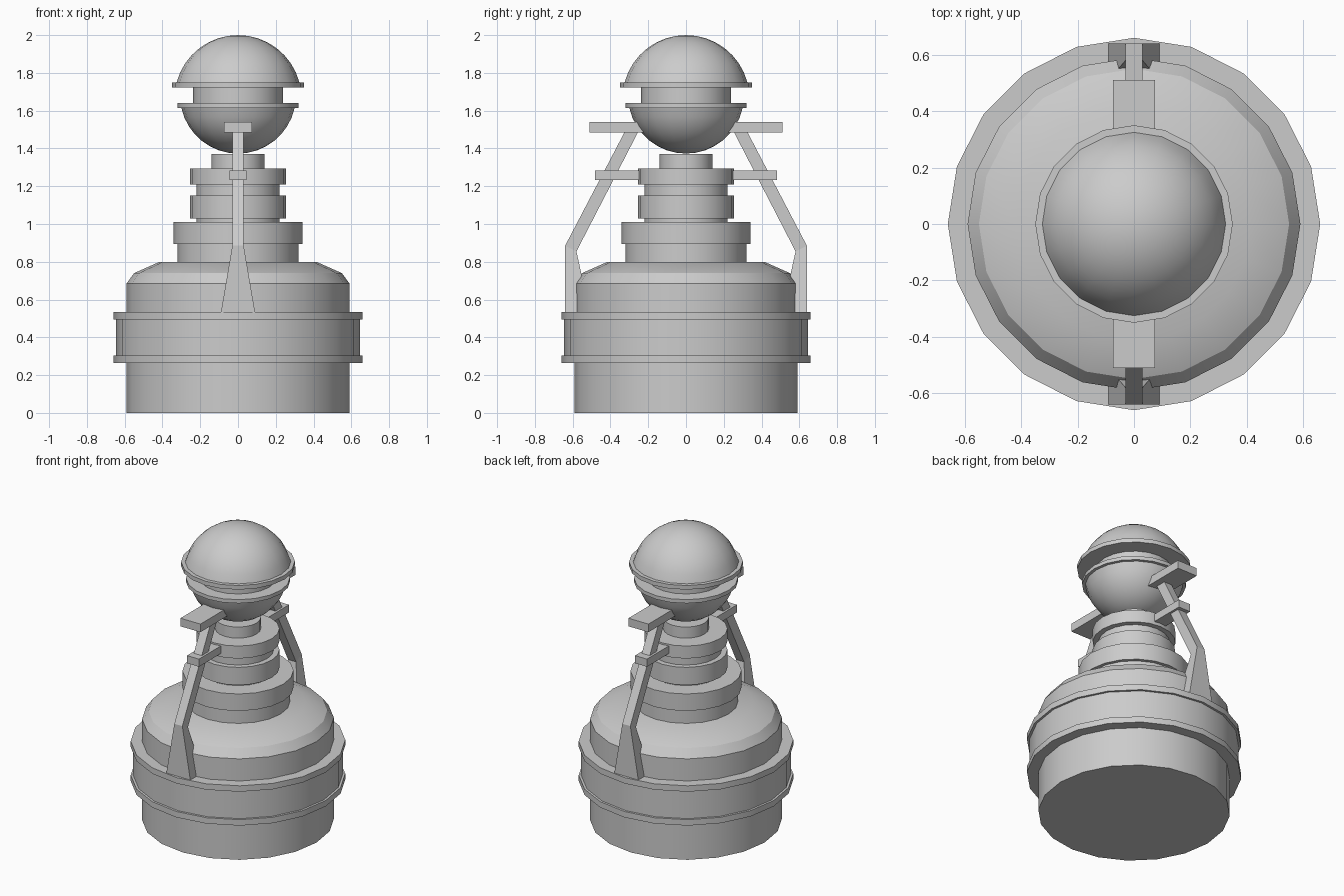
import bpy, bmesh
from math import sin, cos, pi, radians, asin

if "Cube" in bpy.data.objects:
    bpy.data.objects.remove(bpy.data.objects["Cube"])

SIDES = 20


def make_object(name, bm):
    bmesh.ops.recalc_face_normals(bm, faces=bm.faces)
    mesh = bpy.data.meshes.new(name)
    bm.to_mesh(mesh)
    bm.free()
    ob = bpy.data.objects.new(name, mesh)
    bpy.context.collection.objects.link(ob)
    bpy.ops.object.select_all(action='DESELECT')
    ob.select_set(True)
    bpy.context.view_layer.objects.active = ob
    return ob


def lathe(name, profile):
    """Turn (radius, z) points, bottom to top, into a closed 20-sided body."""
    bm = bmesh.new()
    rings = []
    for r, z in profile:
        if r < 1e-4:
            rings.append([bm.verts.new((0, 0, z))])
        else:
            rings.append([bm.verts.new((r * cos(2 * pi * i / SIDES),
                                        r * sin(2 * pi * i / SIDES), z))
                          for i in range(SIDES)])
    for a, b in zip(rings, rings[1:]):
        for i in range(SIDES):
            j = (i + 1) % SIDES
            if len(a) == 1:
                bm.faces.new((a[0], b[j], b[i]))
            elif len(b) == 1:
                bm.faces.new((a[i], a[j], b[0]))
            else:
                bm.faces.new((a[i], a[j], b[j], b[i]))
    for ring in (rings[0], rings[-1]):
        if len(ring) > 1:
            bm.faces.new(ring)
    ob = make_object(name, bm)
    bpy.ops.object.shade_smooth_by_angle(angle=radians(30))
    return ob


def steps(*tiers):
    """Profile of stacked cylinders given as (radius, bottom, top)."""
    return [(r, z) for r, z0, z1 in tiers for z in (z0, z1)]


def cap(rim_r, rim_z, pole_z, n=8):
    """Spherical cap profile from the rim to the pole."""
    h = abs(pole_z - rim_z)
    R = (rim_r ** 2 + h ** 2) / (2 * h)
    s = 1 if pole_z > rim_z else -1
    a0 = asin((h - R) / R)
    start = -a0
    pts = []
    for k in range(n + 1):
        a = start + (pi / 2 - start) * k / n
        pts.append((R * cos(a), pole_z - s * R + s * R * sin(a)))
    return pts


def mirrored(name, sections):
    """Loft rectangular sections (half width, (y, z) inner, (y, z) outer), mirrored over y."""
    bm = bmesh.new()
    loops = [[bm.verts.new((x, *p)) for x, p in
              ((-w, inner), (w, inner), (w, outer), (-w, outer))]
             for w, inner, outer in sections]
    for a, b in zip(loops, loops[1:]):
        for i in range(4):
            j = (i + 1) % 4
            bm.faces.new((a[i], a[j], b[j], b[i]))
    bm.faces.new(loops[0])
    bm.faces.new(loops[-1])
    ob = make_object(name, bm)
    mod = ob.modifiers.new("mirror", 'MIRROR')
    mod.use_axis = (False, True, False)
    mod.use_mirror_merge = False
    return ob


def plate(name, w, y0, y1, z0, z1):
    return mirrored(name, [(w, (y0, z0), (y1, z0)), (w, (y0, z1), (y1, z1))])


# Base drum with flanged band and domed shoulder
lathe("base_drum", steps((0.59, 0, 0.265), (0.66, 0.265, 0.305),
                         (0.645, 0.305, 0.495), (0.66, 0.495, 0.535),
                         (0.59, 0.535, 0.685))
      + [(0.55, 0.74), (0.415, 0.80)])

# Stepped neck
lathe("stepped_neck", steps((0.32, 0.80, 0.895), (0.342, 0.895, 1.01),
                            (0.22, 1.01, 1.03), (0.255, 1.03, 1.15),
                            (0.22, 1.15, 1.21), (0.255, 1.21, 1.295),
                            (0.14, 1.295, 1.37)))

# Split spherical head: bowl, waist, lid
lathe("head_bowl", cap(0.30, 1.615, 1.373)[::-1] + steps((0.32, 1.615, 1.64)))
lathe("head_waist", steps((0.237, 1.64, 1.722)))
lathe("head_lid", steps((0.35, 1.722, 1.75)) + cap(0.325, 1.75, 2.0))

# Bent struts with flared feet, front and back
mirrored("side_strut", [(0.09, (0.51, 0.535), (0.64, 0.535)),
                        (0.03, (0.58, 0.855), (0.64, 0.885)),
                        (0.03, (0.222, 1.548), (0.305, 1.525))])

# Strut clamps to the neck and top plates to the head
plate("strut_clamp", 0.045, 0.20, 0.483, 1.232, 1.284)
plate("strut_top_plate", 0.075, 0.20, 0.51, 1.485, 1.54)
